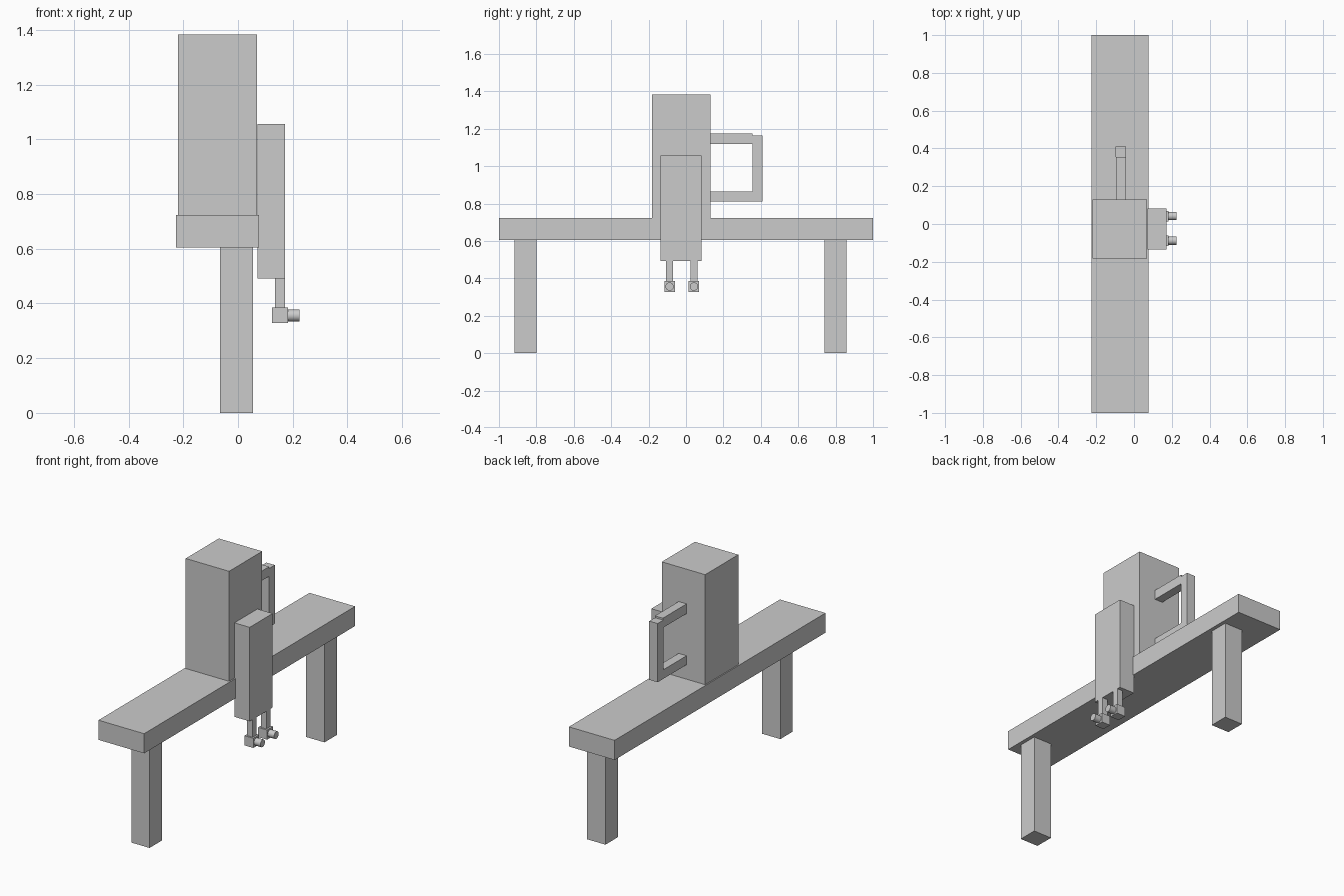
import bpy
import math

if "Cube" in bpy.data.objects:
    bpy.data.objects.remove(bpy.data.objects["Cube"])


def box(name, x, y, z):
    """Box from (min, max) ranges on each axis."""
    bpy.ops.mesh.primitive_cube_add(size=1, location=[sum(r) / 2 for r in (x, y, z)])
    ob = bpy.context.object
    ob.name = name
    ob.scale = [r[1] - r[0] for r in (x, y, z)]
    bpy.ops.object.transform_apply(location=False, rotation=False, scale=True)
    return ob


# Long beam and its two posts
box("beam", (-0.226, 0.077), (-1, 1), (0.605, 0.723))
for name, y0 in (("front_post", -0.917), ("back_post", 0.741)):
    box(name, (-0.066, 0.055), (y0, y0 + 0.117), (0, 0.605))

# Main housing on the beam
box("housing", (-0.219, 0.069), (-0.183, 0.131), (0.723, 1.383))

# Handle behind the housing
for name, z in (("handle_lower_arm", (0.81, 0.864)), ("handle_upper_arm", (1.117, 1.175))):
    box(name, (-0.096, -0.043), (0.131, 0.356), z)
box("handle_grip", (-0.099, -0.043), (0.356, 0.41), (0.812, 1.164))

# Side panel hanging past the beam
box("side_panel", (0.071, 0.172), (-0.135, 0.083), (0.492, 1.056))

# Two stems with blocks and round nozzles
for side, y in (("front", -0.088), ("back", 0.042)):
    box(side + "_stem", (0.135, 0.172), (y - 0.019, y + 0.019), (0.386, 0.492))
    box(side + "_block", (0.124, 0.183), (y - 0.028, y + 0.028), (0.328, 0.386))
    bpy.ops.mesh.primitive_cylinder_add(vertices=32, radius=0.022, depth=0.042,
                                        location=(0.204, y, 0.356),
                                        rotation=(0, math.pi / 2, 0))
    bpy.context.object.name = side + "_nozzle"
    bpy.ops.object.shade_smooth_by_angle()
